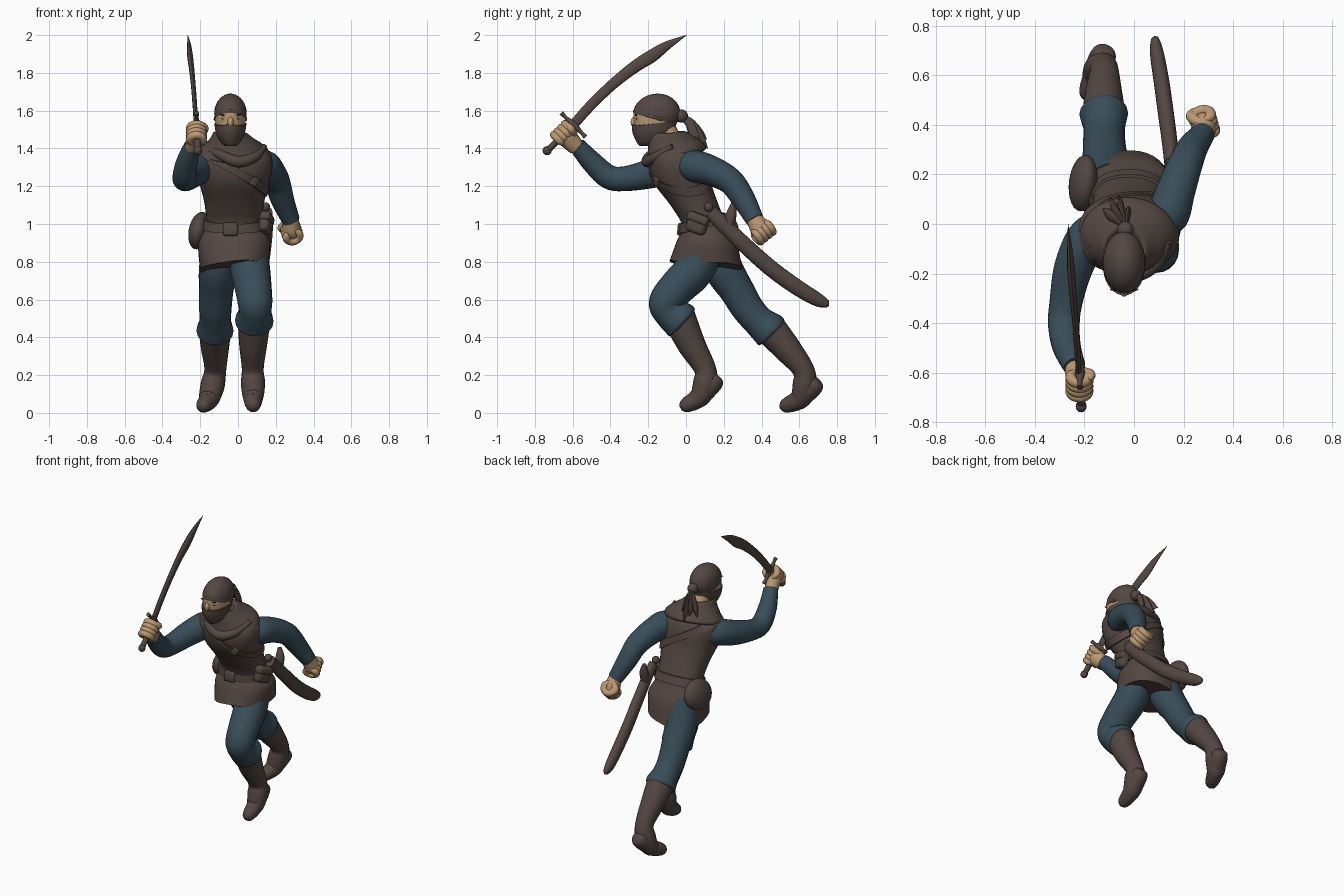
import bpy, bmesh, math
from mathutils import Vector as V, Matrix

if "Cube" in bpy.data.objects:
    bpy.data.objects.remove(bpy.data.objects["Cube"])

def mat(name, c):
    m = bpy.data.materials.new(name)
    m.diffuse_color = (*c, 1)
    m.use_nodes = True
    m.node_tree.nodes["Principled BSDF"].inputs["Base Color"].default_value = m.diffuse_color
    return m

BROWN = mat("dark brown leather", (0.088, 0.063, 0.054))
BLUE = mat("slate blue cloth", (0.040, 0.074, 0.100))
SKIN = mat("tan skin", (0.50, 0.32, 0.17))
DARK = mat("dark eyes", (0.03, 0.02, 0.017))

def finish(name, bm, m, angle=50):
    bmesh.ops.recalc_face_normals(bm, faces=bm.faces)
    me = bpy.data.meshes.new(name)
    for f in bm.faces:
        f.smooth = True
    bm.to_mesh(me)
    bm.free()
    me.set_sharp_from_angle(angle=math.radians(angle))
    me.materials.append(m)
    ob = bpy.data.objects.new(name, me)
    bpy.context.collection.objects.link(ob)
    return ob

def spline(pts, k=5):
    """Catmull-Rom through tuples of any length."""
    out = []
    for i in range(len(pts) - 1):
        p0, p1, p2, p3 = pts[max(i-1, 0)], pts[i], pts[i+1], pts[min(i+2, len(pts)-1)]
        for j in range(k):
            t = j / k
            out.append(tuple(b + .5*t*((c-a) + t*((2*a-5*b+4*c-d) + t*(3*b-a-3*c+d)))
                             for a, b, c, d in zip(p0, p1, p2, p3)))
    return out + [tuple(pts[-1])]

def skin(name, rings, m, closed=False):
    bm = bmesh.new()
    rs = [[bm.verts.new(p) for p in r] for r in rings]
    n = len(rs[0])
    for a, b in zip(rs, rs[1:] + rs[:1] if closed else rs[1:]):
        for i in range(n):
            bm.faces.new((a[i], a[(i+1) % n], b[(i+1) % n], b[i]))
    if not closed:
        bm.faces.new(rs[0])
        bm.faces.new(rs[-1])
    return finish(name, bm, m)

def tube(name, pts, m, ratio=1, ref=(1, 0, 0), n=20, k=5):
    """Round limb through (x, y, z, radius); ratio flattens it along ref."""
    ps = spline(pts, k)
    rings = []
    for i, p in enumerate(ps):
        t = (V(ps[min(i+1, len(ps)-1)][:3]) - V(ps[max(i-1, 0)][:3])).normalized()
        u = V(ref) - t * t.dot(V(ref))
        u.normalize()
        v = t.cross(u)
        r = max(p[3], .001)
        rings.append([V(p[:3]) + r*(ratio*math.cos(a)*u + math.sin(a)*v)
                      for a in (2*math.pi*j/n for j in range(n))])
    return skin(name, rings, m)

def pw(x, e):
    return math.copysign(abs(x)**e, x)

def loft(name, secs, m, n=36, e=1, dz=lambda x, y, z: 0):
    """Stacked ovals (cx, cy, z, half width, half depth)."""
    rings = []
    for cx, cy, z, w, d in secs:
        r = []
        for j in range(n):
            a = 2*math.pi*j/n
            x, y = cx + w*pw(math.cos(a), e), cy + d*pw(math.sin(a), e)
            r.append((x, y, z + dz(x, y, z)))
        rings.append(r)
    return skin(name, rings, m)

def ball(name, c, r, m, rot=(0, 0, 0), cut=None):
    bm = bmesh.new()
    bmesh.ops.create_uvsphere(bm, u_segments=28, v_segments=18, radius=1)
    bmesh.ops.scale(bm, vec=r, verts=bm.verts)
    for a, ax in zip(rot, "XYZ"):
        bmesh.ops.rotate(bm, matrix=Matrix.Rotation(a, 3, ax), verts=bm.verts)
    bmesh.ops.translate(bm, vec=c, verts=bm.verts)
    if cut:
        g = bm.verts[:] + bm.edges[:] + bm.faces[:]
        bmesh.ops.bisect_plane(bm, geom=g, plane_co=cut[0], plane_no=cut[1], clear_inner=True)
        bmesh.ops.holes_fill(bm, edges=[x for x in bm.edges if x.is_boundary])
    return finish(name, bm, m)

def box(name, c, size, m, rot=(0, 0, 0), bev=.012):
    bm = bmesh.new()
    bmesh.ops.create_cube(bm, size=1)
    bmesh.ops.scale(bm, vec=size, verts=bm.verts)
    bmesh.ops.bevel(bm, geom=bm.edges[:], offset=bev, segments=2, affect='EDGES', profile=.5)
    for a, ax in zip(rot, "XYZ"):
        bmesh.ops.rotate(bm, matrix=Matrix.Rotation(a, 3, ax), verts=bm.verts)
    bmesh.ops.translate(bm, vec=c, verts=bm.verts)
    return finish(name, bm, m)

# Tunic: leaning torso flaring into a skirt
TORSO = spline([(-.02, .105, .775, .18, .192), (-.02, .11, .90, .19, .16), (-.02, .10, .99, .152, .12),
                (-.02, .045, 1.10, .156, .128), (-.02, -.02, 1.22, .185, .152), (-.022, -.04, 1.32, .205, .152),
                (-.025, -.045, 1.385, .185, .13), (-.03, -.065, 1.435, .10, .09)])
loft("tunic", TORSO, BROWN, e=.88,
     dz=lambda x, y, z: max(0, .95-z)/.175*(.13*(x+.02) - .10*(y-.1) - .012*math.sin(9*x+14*y)))

def sec(z):
    for a, b in zip(TORSO, TORSO[1:]):
        if z <= b[2]:
            t = max(0, (z-a[2])/(b[2]-a[2]))
            return [p+(q-p)*t for p, q in zip(a, b)]
    return TORSO[-1]

def band(name, zf, h, out, m):
    """Strap wrapped round the tunic at height zf(x, y direction)."""
    rings = []
    for j in range(64):
        a = 2*math.pi*j/64
        c, s = pw(math.cos(a), .88), pw(math.sin(a), .88)
        r = []
        for dz, o in ((-h, -.02), (-h, out), (h, out), (h, -.02)):
            z = zf(c, s) + dz
            cx, cy, _, w, d = sec(z)
            r.append((cx + (w+o)*c, cy + (d+o)*s, z))
        rings.append(r)
    skin(name, rings, m, closed=True)

band("belt", lambda c, s: 1.005 + .03*s, .025, .010, BROWN)
band("shoulder_strap", lambda c, s: 1.285 - .115*c, .024, .008, BROWN)
box("belt_buckle", (-.04, -.033, .972), (.08, .025, .07), BROWN, (-.1, 0, 0))
box("strap_buckle", (.085, -.155, 1.225), (.045, .025, .05), BROWN, (.15, .5, .5), .008)
# Pouches
box("side_pouch", (.145, .06, 1.0), (.06, .11, .10), BROWN, (-.35, 0, -.25), .02)
box("side_pouch_flap", (.15, .065, 1.03), (.065, .12, .05), BROWN, (-.35, 0, -.25), .015)
tube("belt_knife_handle", [(.15, .22, .97, .028), (.15, .24, 1.05, .028), (.14, .25, 1.11, .012)], BROWN)
ball("belt_ring", (.145, .12, 1.09), (.025, .025, .025), BROWN)
ball("hip_bag", (-.205, .165, .965), (.055, .115, .10), BROWN, (.2, .2, -.1))

# Cowl draped on the shoulders
loft("cowl", spline([(-.03, -.045, 1.345, .17, .12), (-.025, -.05, 1.365, .195, .158), (-.03, -.06, 1.41, .165, .142),
                     (-.035, -.085, 1.455, .115, .115), (-.04, -.105, 1.485, .085, .095), (-.04, -.11, 1.46, .06, .06)]),
     BROWN, dz=lambda x, y, z: (y+.06)*.25*min(1, max(0, (1.5-z)/.1)) + .006*math.sin(14*x+40*z))
tube("cowl_fold", [(-.17, -.08, 1.41, .015), (-.10, -.18, 1.37, .025), (.0, -.205, 1.33, .03),
                   (.09, -.16, 1.355, .026), (.14, -.07, 1.41, .015)], BROWN, ref=(0, 0, 1))

# Head, mask and headscarf
tube("neck", [(-.035, -.06, 1.38, .062), (-.04, -.12, 1.52, .06)], SKIN)
loft("head", spline([(-.04, -.18, 1.42, .03, .045), (-.04, -.175, 1.45, .062, .085), (-.04, -.165, 1.52, .078, .108),
                     (-.04, -.16, 1.60, .082, .117), (-.04, -.155, 1.65, .06, .09)]), SKIN)
loft("face_mask", spline([(-.04, -.21, 1.412, .022, .035), (-.04, -.193, 1.432, .05, .068), (-.04, -.172, 1.48, .076, .11),
                          (-.04, -.168, 1.53, .085, .12)]), BROWN,
     dz=lambda x, y, z: ((y+.28)*.12 - .012*min(1, abs(x+.04)/.06))*(z-1.41)/.12)
ball("headscarf", (-.04, -.155, 1.585), (.086, .125, .105), BROWN, (.1, 0, 0), ((0, -.28, 1.588), (0, .32, 1)))
tube("headscarf_rim", [(-.121, -.13, 1.553, .008), (-.105, -.22, 1.58, .009), (-.04, -.272, 1.598, .009),
                       (.025, -.22, 1.58, .009), (.041, -.13, 1.553, .008)], BROWN, ref=(0, 0, 1))
ball("nose", (-.04, -.273, 1.54), (.016, .02, .028), SKIN)
for s in (-1, 1):
    ball("eye", (-.04+s*.034, -.261, 1.557), (.013, .004, .005), DARK)
    ball("eyebrow", (-.04+s*.036, -.264, 1.576), (.022, .006, .004), DARK, (0, -s*.2, 0))
# Knot and trailing ends
ball("scarf_knot", (-.035, -.025, 1.572), (.034, .035, .035), BROWN)
for x, y, z in ((-.10, .11, 1.45), (-.06, .115, 1.40), (-.125, .06, 1.43), (-.02, .07, 1.42)):
    tube("scarf_tail", [(-.035, -.02, 1.565, .018), (-.035+(x+.035)*.4, y*.3, 1.53, .022),
                        (-.035+(x+.035)*.75, y*.68, (z+1.5)/2, .024), (x, y, z, .002)], BROWN, .5, n=10)

# Arms
tube("right_sleeve", [(-.13, .01, 1.30, .06), (-.19, -.06, 1.30, .083), (-.245, -.18, 1.268, .078),
                      (-.275, -.32, 1.24, .066), (-.283, -.41, 1.25, .064), (-.27, -.50, 1.33, .057),
                      (-.24, -.575, 1.415, .045)], BLUE, ref=(1, 0, .3))
tube("left_sleeve", [(.09, -.01, 1.29, .06), (.135, .035, 1.305, .085), (.165, .125, 1.285, .08),
                     (.205, .235, 1.227, .07), (.235, .305, 1.13, .062), (.28, .365, 1.02, .048)], BLUE)

# Fists: four curled fingers round an axis, palm and thumb
def fist(side, c, axis, wrist):
    c, ax, w = V(c), V(axis).normalized(), V(wrist)
    e1 = w - c
    e1 = (e1 - ax*e1.dot(ax)).normalized()
    e2 = ax.cross(e1)
    for i in range(4):
        o = c + ax*(i-1.5)*.027
        arc = [o + .036*(math.cos(a)*e1 + math.sin(a)*e2) for a in (.3, 1.2, 2.1, 3, 3.9, 4.8, 5.5)]
        tube(side+"_finger", [(*arc[0], .012)] + [(*p, .021) for p in arc[1:-1]] + [(*arc[-1], .012)],
             SKIN, ref=ax, n=12, k=3)
    tube(side+"_palm", [(*w, .04), (*(w*.5+(c+e1*.02)*.5), .045), (*(c+e1*.012), .05), (*(c-e1*.02), .04)],
         SKIN, ref=ax, ratio=1.1)
    th = [c+e1*.045+ax*.03, c-e2*.045+ax*.045, c-e1*.035-e2*.03+ax*.05]
    tube(side+"_thumb", [(*th[0], .02), (*th[1], .021), (*th[2], .01)], SKIN, ref=ax, n=12)

fist("right", (-.22, -.645, 1.475), (0, .7, .7), (-.24, -.58, 1.405))
fist("left", (.283, .405, .96), (-.2, .75, .6), (.28, .36, 1.03))

# Sabre
tube("sabre_grip", [(-.213, -.735, 1.387, .017), (-.217, -.60, 1.52, .018)], BROWN)
ball("sabre_pommel", (-.213, -.735, 1.388), (.022, .024, .024), BROWN)
tube("sabre_guard", [(-.218, -.66, 1.588, .013), (-.218, -.635, 1.562, .01), (-.218, -.595, 1.523, .02),
                     (-.218, -.555, 1.485, .01), (-.218, -.532, 1.46, .013)], BROWN)
tube("sabre_blade", [(-.222, -.60, 1.52, .026), (-.228, -.51, 1.622, .027), (-.237, -.39, 1.738, .028),
                     (-.247, -.27, 1.833, .032), (-.254, -.18, 1.89, .034), (-.259, -.10, 1.945, .023),
                     (-.266, .003, 2.0, .001)], BROWN, .45, n=12)
# Scabbard
tube("scabbard", [(.155, .13, 1.065, .036), (.155, .21, .985, .04), (.145, .32, .88, .042), (.128, .45, .765, .043),
                  (.11, .58, .67, .042), (.092, .69, .603, .037), (.085, .745, .578, .022), (.083, .757, .575, .004)],
     BROWN, .75)

# Legs: trousers with flared cuffs, boots standing on the toes
tube("left_trouser", [(.05, .11, .90, .10), (.065, .045, .76, .105), (.08, -.045, .665, .098), (.09, -.105, .585, .092),
                      (.09, -.085, .53, .086), (.086, -.03, .488, .102), (.085, -.015, .475, .088)], BLUE)
tube("right_trouser", [(-.09, .15, .90, .10), (-.105, .20, .76, .102), (-.115, .265, .655, .092), (-.12, .325, .555, .086),
                       (-.12, .385, .485, .084), (-.122, .445, .435, .098), (-.123, .458, .423, .085)], BLUE)

def boot(side, top, mid, ankle, heel, ball_, toe):
    """Shaft bending into the foot, plus a heel piece."""
    h, b, t, a = V(heel), V(ball_), V(toe), V(ankle)
    tube(side+"_boot", [(*top, .088), (*mid, .074), (*a, .058), (*(a*.35+h*.35+b*.3), .064), (*(h*.3+b*.7), .058),
                        (*b, .05), (*(b*.4+t*.6), .043), (*t, .032), (*(t+(t-b)*.2), .012)], BROWN)
    tube(side+"_boot_heel", [(*(h+(h-b)*.32), .02), (*(h+(h-b)*.24), .042), (*h, .054), (*(h*.5+b*.5), .056),
                             (*b, .05)], BROWN, .98)

boot("left", (.086, -.035, .50), (.08, .03, .36), (.078, .10, .235), (.08, .145, .165), (.08, .055, .07), (.08, -.015, .032))
boot("right", (-.122, .44, .45), (-.122, .535, .34), (-.12, .62, .23), (-.125, .675, .145), (-.16, .585, .062), (-.19, .515, .032))
